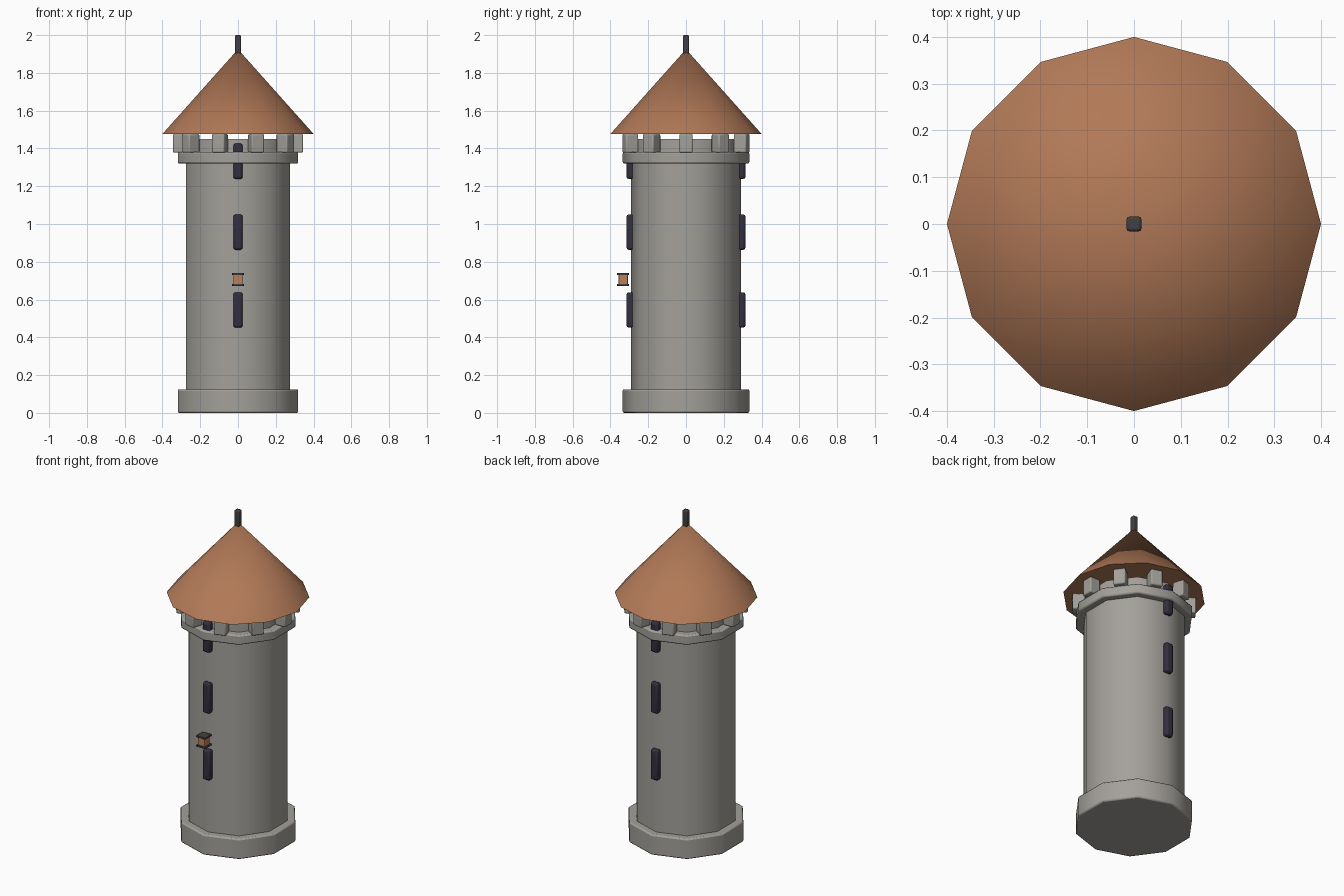
import bpy, bmesh, math

if "Cube" in bpy.data.objects:
    bpy.data.objects.remove(bpy.data.objects["Cube"])


def material(name, rgb):
    m = bpy.data.materials.new(name)
    m.diffuse_color = (*rgb, 1)
    m.use_nodes = True
    m.node_tree.nodes["Principled BSDF"].inputs["Base Color"].default_value = m.diffuse_color
    return m


STONE = material("grey stone", (0.37, 0.355, 0.325))
TILE = material("clay roof", (0.44, 0.19, 0.095))
SLIT = material("dark window", (0.035, 0.028, 0.05))
IRON = material("dark iron", (0.055, 0.05, 0.052))
GLOW = material("lantern amber", (0.50, 0.22, 0.10))


def finish(name, bm, mat, bevel=0.0, smooth=True):
    bmesh.ops.recalc_face_normals(bm, faces=bm.faces)
    me = bpy.data.meshes.new(name)
    bm.to_mesh(me)
    bm.free()
    me.materials.append(mat)
    ob = bpy.data.objects.new(name, me)
    bpy.context.collection.objects.link(ob)
    if bevel:
        mod = ob.modifiers.new("soft edges", 'BEVEL')
        mod.width = bevel
        mod.segments = 2
        mod.limit_method = 'ANGLE'
        mod.angle_limit = math.radians(50)
    if smooth:
        bpy.ops.object.select_all(action='DESELECT')
        ob.select_set(True)
        bpy.context.view_layer.objects.active = ob
        bpy.ops.object.shade_smooth_by_angle(angle=math.radians(40))
    return ob


def prism(name, sides, r, z0, z1, mat, bevel=0.0, apex=False):
    """Upright prism or pointed cone with a corner on the y axis."""
    bm = bmesh.new()
    angles = [math.pi / 2 + math.tau * i / sides for i in range(sides)]
    low = [bm.verts.new((r * math.cos(a), r * math.sin(a), z0)) for a in angles]
    bm.faces.new(low)
    if apex:
        tip = bm.verts.new((0, 0, z1))
        for i in range(sides):
            bm.faces.new((low[i], low[(i + 1) % sides], tip))
    else:
        top = [bm.verts.new((v.co.x, v.co.y, z1)) for v in low]
        bm.faces.new(top)
        for i in range(sides):
            j = (i + 1) % sides
            bm.faces.new((low[i], low[j], top[j], top[i]))
    return finish(name, bm, mat, bevel)


def box(name, centre, size, mat, bevel=0.0, turn=0.0):
    bm = bmesh.new()
    bmesh.ops.create_cube(bm, size=1)
    bmesh.ops.scale(bm, vec=size, verts=bm.verts)
    ob = finish(name, bm, mat, bevel)
    ob.location = centre
    ob.rotation_euler.z = turn
    return ob


# Stone tower: footing, shaft and cornice
prism("footing", 10, 0.335, 0, 0.125, STONE, 0.008)
prism("shaft", 10, 0.29, 0.12, 1.45, STONE, 0.005)
prism("cornice", 10, 0.335, 1.32, 1.38, STONE, 0.008)

# Ring of battlements
for i in range(10):
    a = math.tau * i / 10
    box(f"merlon_{i + 1}", (0.31 * math.cos(a), 0.31 * math.sin(a), 1.427),
        (0.07, 0.07, 0.098), STONE, 0.007, a)

# Slit windows on front and back
for side, s in (("front", -1), ("back", 1)):
    for k, z in enumerate((0.545, 0.957, 1.332)):
        box(f"{side}_slit_{k + 1}", (0, s * 0.295, z), (0.05, 0.04, 0.187), SLIT, 0.012)

# Pointed roof and finial
prism("roof", 12, 0.4, 1.477, 1.925, TILE, apex=True)
box("finial", (0, 0, 1.95), (0.032, 0.032, 0.10), IRON, 0.006)

# Lantern on the front
box("lantern_body", (0, -0.333, 0.706), (0.05, 0.05, 0.06), GLOW, 0.004)
for part, z in (("base", 0.677), ("cap", 0.735)):
    box(f"lantern_{part}", (0, -0.333, z), (0.063, 0.063, 0.012), IRON, 0.003)
